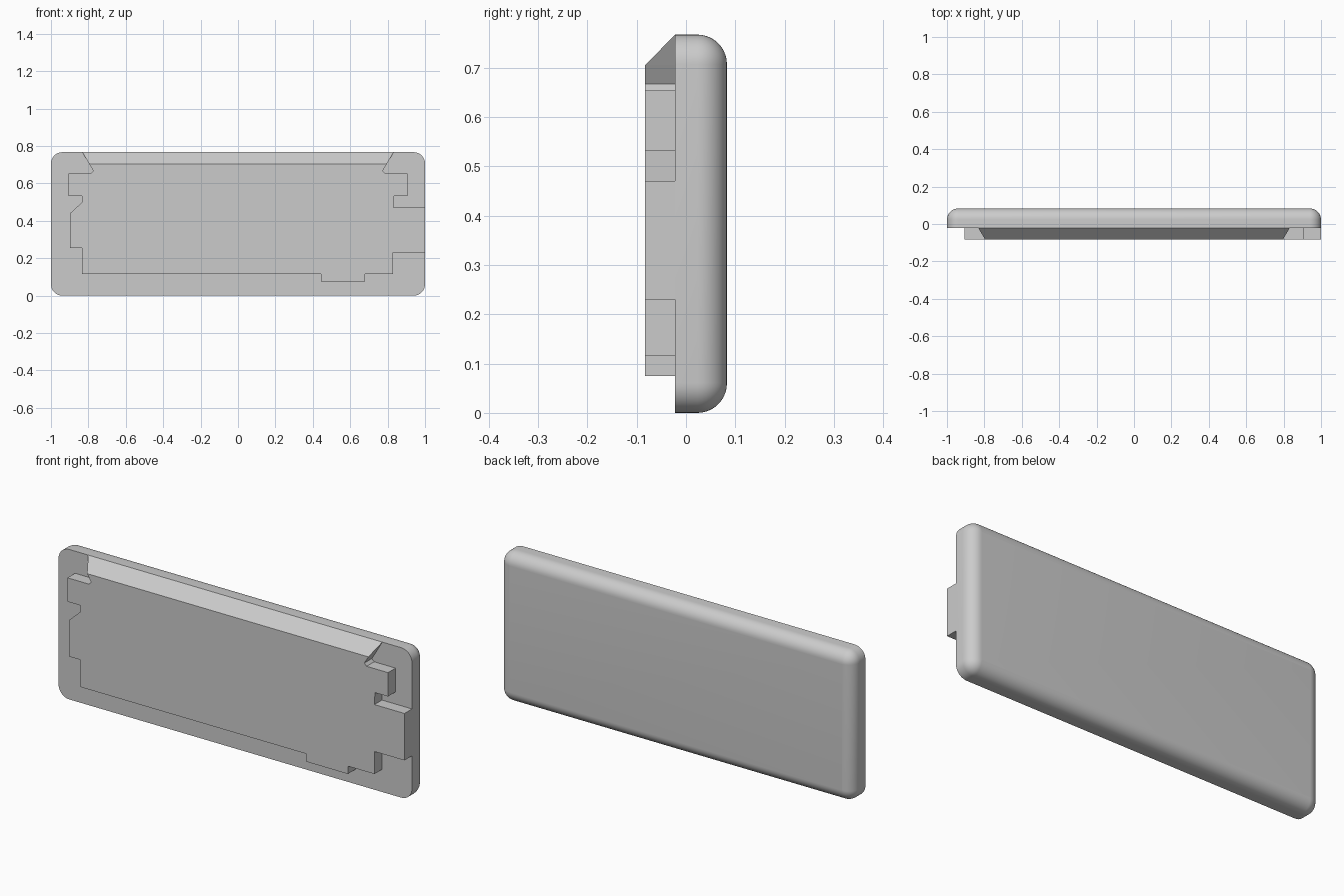
import bpy, bmesh, math

cube = bpy.data.objects.get("Cube")
if cube:
    bpy.data.objects.remove(cube, do_unlink=True)

HEIGHT = 0.767
FRONT, SEAM, BACK = -0.083, -0.022, 0.083
FILLET, CORNER = 0.06, 0.061
STEPS = 10

grey = bpy.data.materials.new("light grey")
grey.use_nodes = True
colour = (0.6, 0.6, 0.6, 1)
grey.diffuse_color = colour
grey.node_tree.nodes["Principled BSDF"].inputs["Base Color"].default_value = colour


def add_object(name, bm):
    bmesh.ops.recalc_face_normals(bm, faces=bm.faces)
    mesh = bpy.data.meshes.new(name)
    bm.to_mesh(mesh)
    bm.free()
    mesh.materials.append(grey)
    obj = bpy.data.objects.new(name, mesh)
    bpy.context.collection.objects.link(obj)
    return obj


def rounded_ring(bm, y, inset):
    """Rounded rectangle of vertices, pulled in from the outer edge."""
    ring = []
    cx, cz, r = 1 - CORNER, HEIGHT / 2 - CORNER, CORNER - inset
    for quarter, (sx, sz) in enumerate([(1, 1), (-1, 1), (-1, -1), (1, -1)]):
        for i in range(STEPS + 1):
            a = (quarter + i / STEPS) * math.pi / 2
            ring.append(bm.verts.new((sx * cx + r * math.cos(a), y,
                                      HEIGHT / 2 + sz * cz + r * math.sin(a))))
    return ring


# Backing panel: flat front, fully rounded rear edge
bm = bmesh.new()
rings = [rounded_ring(bm, SEAM, 0)]
for i in range(STEPS + 1):
    a = i / STEPS * math.pi / 2
    rings.append(rounded_ring(bm, BACK - FILLET * (1 - math.sin(a)),
                              FILLET * (1 - math.cos(a))))
for low, high in zip(rings, rings[1:]):
    for i in range(len(low)):
        j = (i + 1) % len(low)
        bm.faces.new((low[i], low[j], high[j], high[i]))
bm.faces.new(rings[0])
bm.faces.new(rings[-1])
panel = add_object("backing_panel", bm)
bpy.ops.object.select_all(action='DESELECT')
panel.select_set(True)
bpy.context.view_layer.objects.active = panel
bpy.ops.object.shade_smooth_by_angle(angle=math.radians(35))

# Raised front plate: notched outline with side tabs
SHOULDER_X, SHOULDER_Z = 0.796, 0.705
top_left = [(-0.832, HEIGHT), (-SHOULDER_X, SHOULDER_Z), (-0.773, 0.667),
            (-0.786, 0.654), (-0.907, 0.654), (-0.907, 0.532), (-0.833, 0.532)]
lower = [(-0.833, 0.5), (-0.898, 0.44), (-0.898, 0.254), (-0.833, 0.254),
         (-0.833, 0.115), (0.443, 0.115), (0.443, 0.075), (0.68, 0.075),
         (0.68, 0.115), (0.83, 0.115), (0.83, 0.23), (1, 0.23),
         (1, 0.47), (0.83, 0.47)]
outline = top_left + lower + [(-x, z) for x, z in reversed(top_left)]

bm = bmesh.new()
rear = [bm.verts.new((x, SEAM, z)) for x, z in outline]
front = [bm.verts.new((x, FRONT, z)) for x, z in outline]
bm.faces.new(rear)
bm.faces.new(front)
for i in range(len(rear)):
    j = (i + 1) % len(rear)
    bm.faces.new((rear[i], rear[j], front[j], front[i]))
# Sloping top edge: pull the front corners down to the shoulder points
for v in front:
    if v.co.z > SHOULDER_Z:
        v.co.x = math.copysign(SHOULDER_X, v.co.x)
        v.co.z = SHOULDER_Z
bmesh.ops.remove_doubles(bm, verts=bm.verts, dist=0.0005)
add_object("front_plate", bm)
